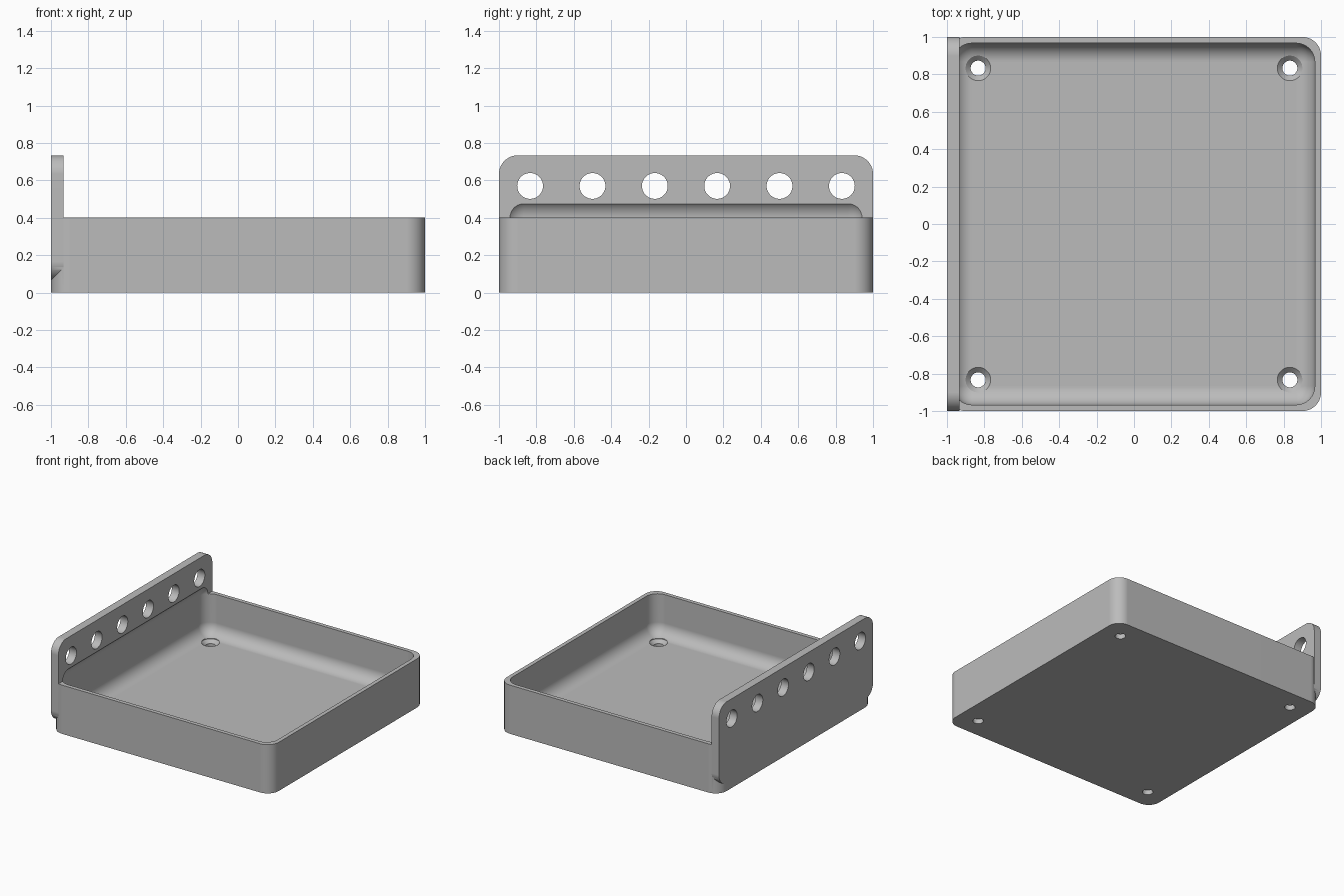
import bpy, bmesh, math
from mathutils import Matrix

cube = bpy.data.objects.get("Cube")
if cube:
    bpy.data.objects.remove(cube, do_unlink=True)

T = 1 / 30              # wall thickness
R = 0.1                 # corner radius
RIM = 0.4               # tray height
PANEL_LOW, PANEL_TOP = 2 * T, 22 * T

grey = bpy.data.materials.new("plain grey")
grey.use_nodes = True
grey.diffuse_color = (0.5, 0.5, 0.5, 1)
grey.node_tree.nodes["Principled BSDF"].inputs["Base Color"].default_value = (0.5, 0.5, 0.5, 1)


def make(name, bm):
    bmesh.ops.recalc_face_normals(bm, faces=bm.faces)
    mesh = bpy.data.meshes.new(name)
    bm.to_mesh(mesh)
    bm.free()
    mesh.materials.append(grey)
    obj = bpy.data.objects.new(name, mesh)
    bpy.context.collection.objects.link(obj)
    return obj


def rounded_box(name, low, high, axis=None, segments=16):
    """Box with its edges along one axis rounded, or all edges if none is given."""
    bm = bmesh.new()
    bmesh.ops.create_cube(bm, size=1)
    for v in bm.verts:
        v.co = [(a + b) / 2 + c * (b - a) for a, b, c in zip(low, high, v.co)]
    edges = [e for e in bm.edges if axis is None
             or abs(e.verts[0].co[axis] - e.verts[1].co[axis]) > 1e-4]
    bmesh.ops.bevel(bm, geom=edges, offset=R, offset_type='OFFSET',
                    segments=segments, profile=0.5, affect='EDGES')
    return make(name, bm)


def spun_cutter(name, profile, matrix, sides=48):
    """Closed round cutter from a (radius, height) profile."""
    bm = bmesh.new()
    rings = [[bm.verts.new((r * math.cos(math.tau * i / sides),
                            r * math.sin(math.tau * i / sides), h)) for i in range(sides)]
             for r, h in profile]
    for a, b in zip(rings, rings[1:]):
        for i in range(sides):
            j = (i + 1) % sides
            bm.faces.new((a[i], a[j], b[j], b[i]))
    bm.faces.new(rings[0])
    bm.faces.new(rings[-1])
    bm.transform(matrix)
    return make(name, bm)


def boolean(target, tool, operation):
    mod = target.modifiers.new(tool.name, 'BOOLEAN')
    mod.object, mod.operation, mod.solver = tool, operation, 'EXACT'
    bpy.context.view_layer.objects.active = target
    bpy.ops.object.modifier_apply(modifier=mod.name)
    bpy.data.objects.remove(tool, do_unlink=True)


# Tray block and the upright side panel, joined into one body
tray = rounded_box("tray_with_side_panel", (-1, -1, 0), (1, 1, RIM), axis=2)
panel = rounded_box("side_panel", (-1, -1, PANEL_LOW), (-1 + 2 * T, 1, PANEL_TOP), axis=0)
boolean(tray, panel, 'UNION')

# Hollow with rounded edges that undercuts the panel
inner = 1 - T
hollow = rounded_box("hollow", (-inner, -inner, 2 * T), (inner, inner, RIM + R))
boolean(tray, hollow, 'DIFFERENCE')

# Countersunk screw holes in the floor
screw = [(0.04, -0.05), (0.04, 0.04), (0.067, 2 * T), (0.067, 0.1)]
for x in (-1, 1):
    for y in (-1, 1):
        place = Matrix.Translation((x * 25 * T, y * 25 * T, 0))
        boolean(tray, spun_cutter("screw_hole", screw, place), 'DIFFERENCE')

# Row of round holes through the panel
for i in range(6):
    place = Matrix.Translation((-1, (i - 2.5) / 3, 0.57)) @ Matrix.Rotation(math.pi / 2, 4, 'Y')
    bore = spun_cutter("panel_hole", [(0.069, -0.1), (0.069, 0.15)], place)
    boolean(tray, bore, 'DIFFERENCE')

# Smooth fillets with crisp edges and flat large faces
bpy.ops.object.select_all(action='DESELECT')
tray.select_set(True)
bpy.context.view_layer.objects.active = tray
bpy.ops.object.shade_smooth_by_angle(angle=math.radians(30))
weighted = tray.modifiers.new("flat_faces", 'WEIGHTED_NORMAL')
weighted.keep_sharp = True
